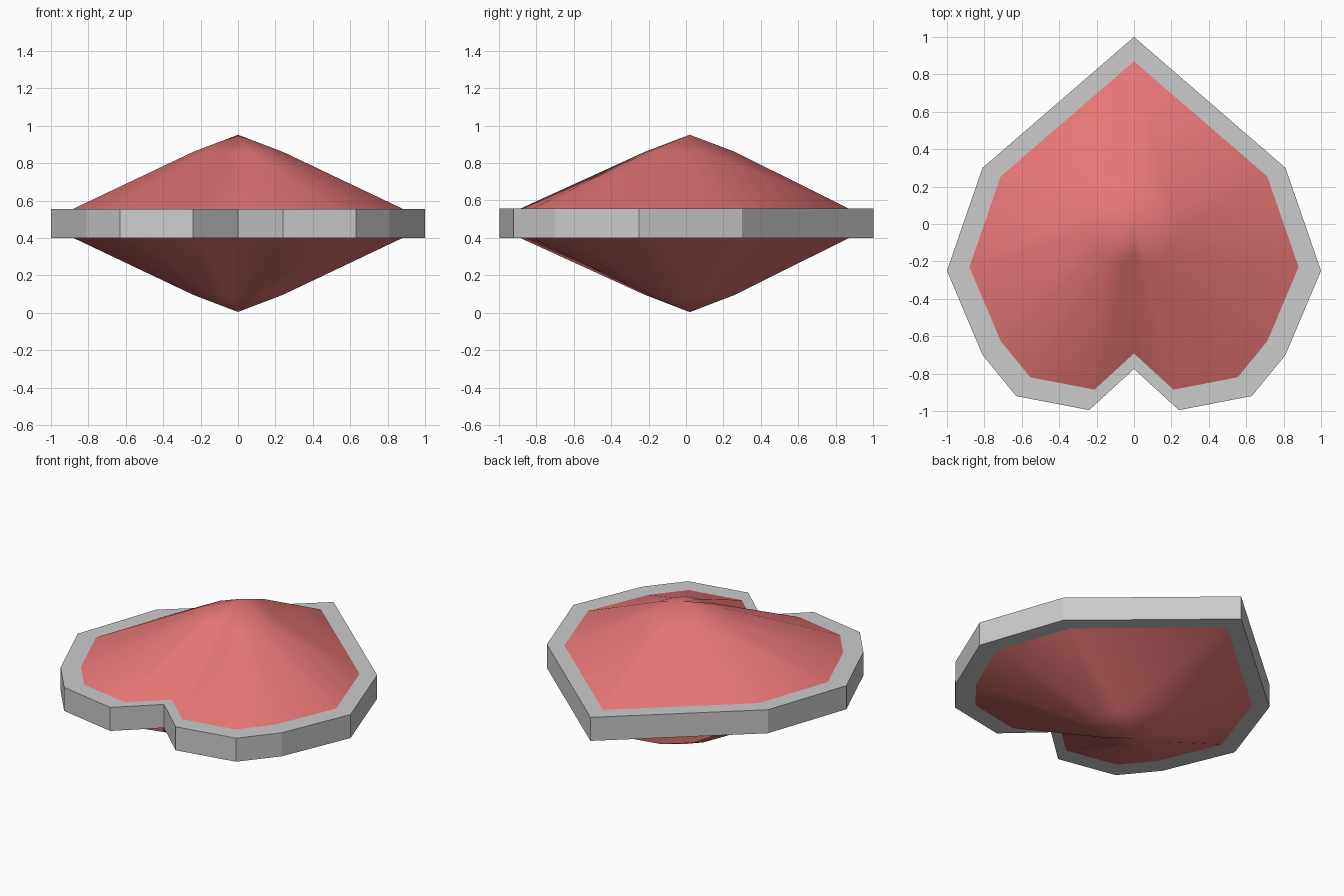
import bpy, bmesh

if "Cube" in bpy.data.objects:
    bpy.data.objects.remove(bpy.data.objects["Cube"])

# Half outline of the heart / leaf shape, from tip to notch
HALF = [(0, 1.0), (0.81, 0.30), (1.0, -0.25), (0.81, -0.70),
        (0.63, -0.92), (0.24, -0.995), (0, -0.775)]
OUTLINE = HALF + [(-x, y) for x, y in HALF[-2:0:-1]]
Z_LOW, Z_HIGH = 0.40, 0.556


def ring(bm, scale, dy, z):
    return [bm.verts.new((x * scale, y * scale + dy, z)) for x, y in OUTLINE]


def bridge(bm, a, b):
    n = len(a)
    for i in range(n):
        j = (i + 1) % n
        bm.faces.new((a[i], a[j], b[j], b[i]))


def finish(bm, name, smooth, material=None):
    bmesh.ops.recalc_face_normals(bm, faces=bm.faces)
    for f in bm.faces:
        f.smooth = smooth
    mesh = bpy.data.meshes.new(name)
    bm.to_mesh(mesh)
    bm.free()
    obj = bpy.data.objects.new(name, mesh)
    bpy.context.collection.objects.link(obj)
    if material:
        mesh.materials.append(material)
    return obj


# Flat grey rim around the gem
bm = bmesh.new()
loops = [ring(bm, 1, 0, Z_LOW), ring(bm, 1, 0, Z_HIGH),
         ring(bm, 0.88, -0.01, Z_HIGH), ring(bm, 0.88, -0.01, Z_LOW)]
for k in range(4):
    bridge(bm, loops[k], loops[(k + 1) % 4])
finish(bm, "rim", False)

# Red gem: upper and lower domes meeting inside the rim
red = bpy.data.materials.new("gem_red")
red.diffuse_color = (0.80, 0.18, 0.18, 1)
red.use_nodes = True
red.node_tree.nodes["Principled BSDF"].inputs["Base Color"].default_value = red.diffuse_color
bm = bmesh.new()
for z_edge, z_mid, z_tip in ((Z_HIGH, 0.86, 0.951), (Z_LOW, 0.096, 0.004)):
    edge = ring(bm, 0.88, -0.01, z_edge)
    mid = ring(bm, 0.24, 0.02, z_mid)
    tip = bm.verts.new((0, 0.02, z_tip))
    bridge(bm, edge, mid)
    for i in range(len(mid)):
        bm.faces.new((mid[i], mid[(i + 1) % len(mid)], tip))
gem = finish(bm, "gem", True, red)

# Make sure both open domes face outward
bm = bmesh.new()
bm.from_mesh(gem.data)
bm.normal_update()
for f in bm.faces:
    if f.normal.z * (f.calc_center_median().z - 0.478) < 0:
        f.normal_flip()
bm.to_mesh(gem.data)
bm.free()
